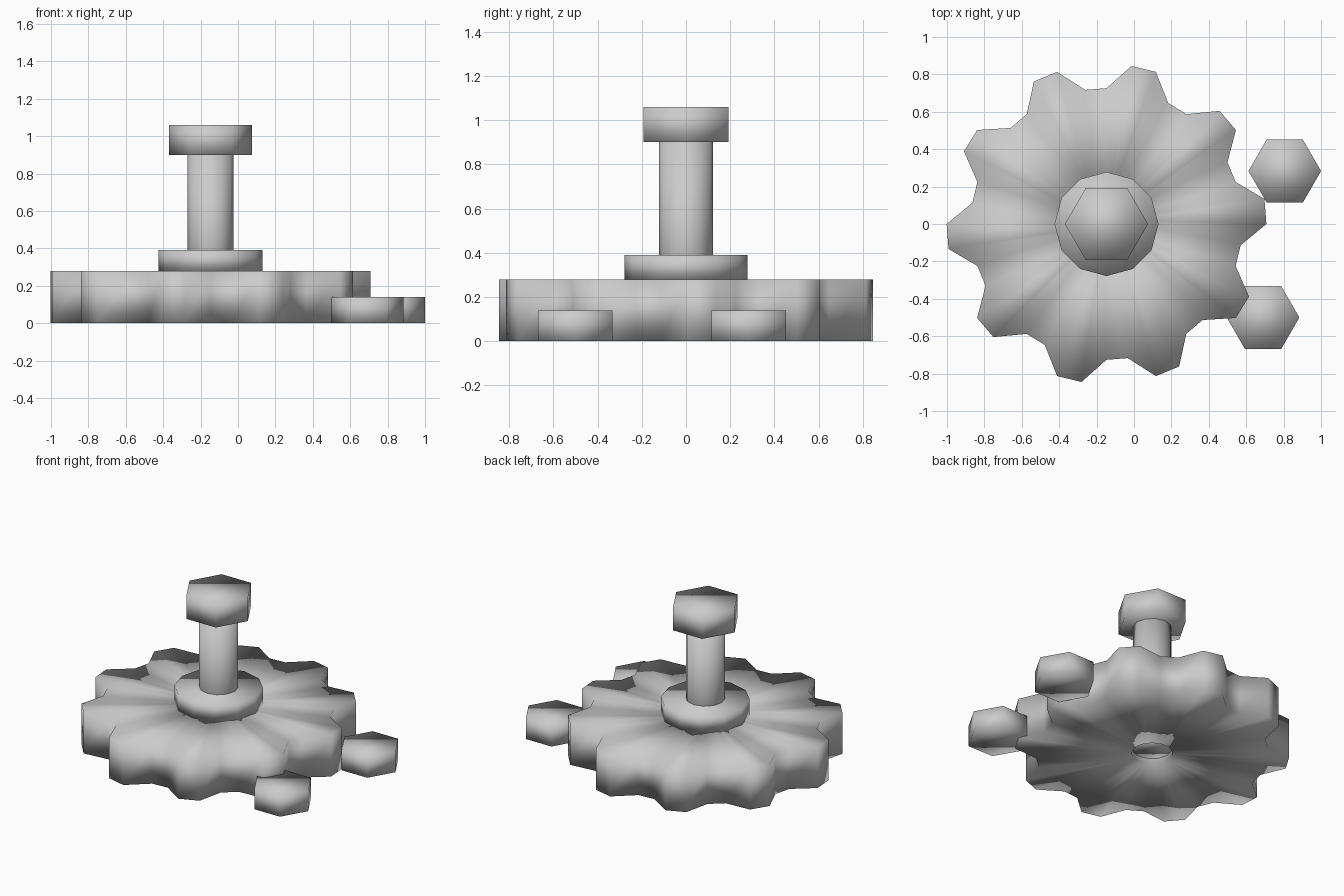
import bpy, bmesh
from math import cos, sin, radians

if "Cube" in bpy.data.objects:
    bpy.data.objects.remove(bpy.data.objects["Cube"])

CX = -0.147  # axis of the gear and bolt


def ring(bm, radii, x, y, z):
    step = 360 / len(radii)
    return [bm.verts.new((x + r * cos(radians(i * step)),
                          y + r * sin(radians(i * step)), z))
            for i, r in enumerate(radii)]


def bridge(bm, a, b):
    n = len(a)
    for i in range(n):
        j = (i + 1) % n
        bm.faces.new((a[i], a[j], b[j], b[i]))


def finish(bm, name):
    bmesh.ops.recalc_face_normals(bm, faces=bm.faces)
    for f in bm.faces:
        f.smooth = True
    mesh = bpy.data.meshes.new(name)
    bm.to_mesh(mesh)
    bm.free()
    obj = bpy.data.objects.new(name, mesh)
    bpy.context.collection.objects.link(obj)


def prism(name, sides, r, x, y, z0, z1):
    bm = bmesh.new()
    low = ring(bm, [r] * sides, x, y, z0)
    high = ring(bm, [r] * sides, x, y, z1)
    bridge(bm, low, high)
    bm.faces.new(low)
    bm.faces.new(high)
    finish(bm, name)


# Ten-tooth gear with a centre bore
bm = bmesh.new()
teeth = [0.855, 0.855, 0.726, 0.726] * 10
bore = [0.126] * len(teeth)
loops = [ring(bm, teeth, CX, 0, 0), ring(bm, teeth, CX, 0, 0.28),
         ring(bm, bore, CX, 0, 0.28), ring(bm, bore, CX, 0, 0)]
for i in range(4):
    bridge(bm, loops[i], loops[(i + 1) % 4])
finish(bm, "gear")

# Bolt standing in the gear
prism("washer", 12, 0.278, CX, 0, 0.28, 0.39)
prism("bolt_shaft", 12, 0.122, CX, 0, 0.03, 0.90)
prism("bolt_head", 6, 0.222, CX, 0, 0.90, 1.06)

# Loose hex nuts on the ground
prism("nut_back", 6, 0.194, 0.806, 0.283, 0, 0.14)
prism("nut_front", 6, 0.194, 0.69, -0.50, 0, 0.14)
